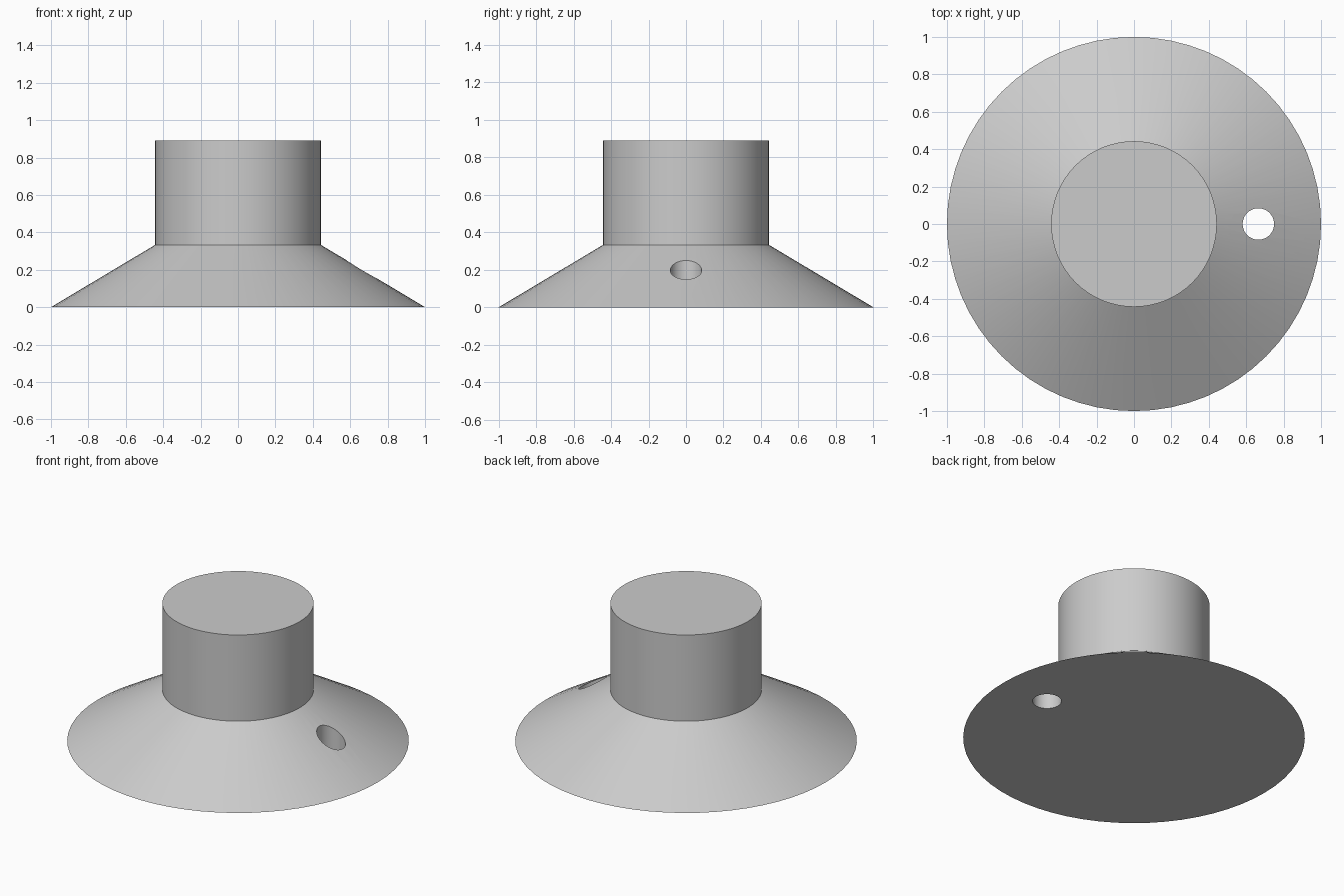
import bpy
import bmesh
from math import radians, tau
from mathutils import Matrix, Vector

cube = bpy.data.objects.get("Cube")
if cube:
    bpy.data.objects.remove(cube, do_unlink=True)

SEGMENTS = 64
BASE_RADIUS, POST_RADIUS = 1.0, 0.443
FLARE_TOP, POST_TOP = 0.333, 0.89
HOLE_X, HOLE_RADIUS = 0.665, 0.084

# Single plain grey
grey = bpy.data.materials.new("plain grey")
grey.use_nodes = True
colour = (0.6, 0.6, 0.6, 1)
grey.diffuse_color = colour
grey.node_tree.nodes["Principled BSDF"].inputs["Base Color"].default_value = colour


def add_object(name, bm):
    mesh = bpy.data.meshes.new(name)
    bmesh.ops.recalc_face_normals(bm, faces=bm.faces)
    bm.to_mesh(mesh)
    bm.free()
    mesh.materials.append(grey)
    obj = bpy.data.objects.new(name, mesh)
    bpy.context.collection.objects.link(obj)
    return obj


# Body: a flared base and straight post turned as one closed solid
bm = bmesh.new()
profile = [(BASE_RADIUS, 0), (POST_RADIUS, FLARE_TOP), (POST_RADIUS, POST_TOP)]
rings = []
for radius, z in profile:
    rings.append([bm.verts.new(Matrix.Rotation(tau * i / SEGMENTS, 3, "Z") @ Vector((radius, 0, z)))
                  for i in range(SEGMENTS)])
for lower, upper in zip(rings, rings[1:]):
    for i in range(SEGMENTS):
        j = (i + 1) % SEGMENTS
        bm.faces.new((lower[i], lower[j], upper[j], upper[i]))
bm.faces.new(rings[0])
bm.faces.new(rings[-1])
body = add_object("flared_body", bm)

# Vertical hole through the left side of the flare
bm = bmesh.new()
bmesh.ops.create_cone(bm, cap_ends=True, segments=SEGMENTS, radius1=HOLE_RADIUS,
                      radius2=HOLE_RADIUS, depth=2,
                      matrix=Matrix.Translation((HOLE_X, 0, 0)))
cutter = add_object("hole_cutter", bm)
cutter.hide_render = True

cut = body.modifiers.new("hole", "BOOLEAN")
cut.operation = "DIFFERENCE"
cut.solver = "EXACT"
cut.object = cutter

bpy.ops.object.select_all(action="DESELECT")
body.select_set(True)
bpy.context.view_layer.objects.active = body
bpy.ops.object.modifier_apply(modifier=cut.name)
bpy.data.objects.remove(cutter, do_unlink=True)

# Round walls shade smoothly, rims stay crisp
bpy.ops.object.shade_smooth_by_angle(angle=radians(25))
